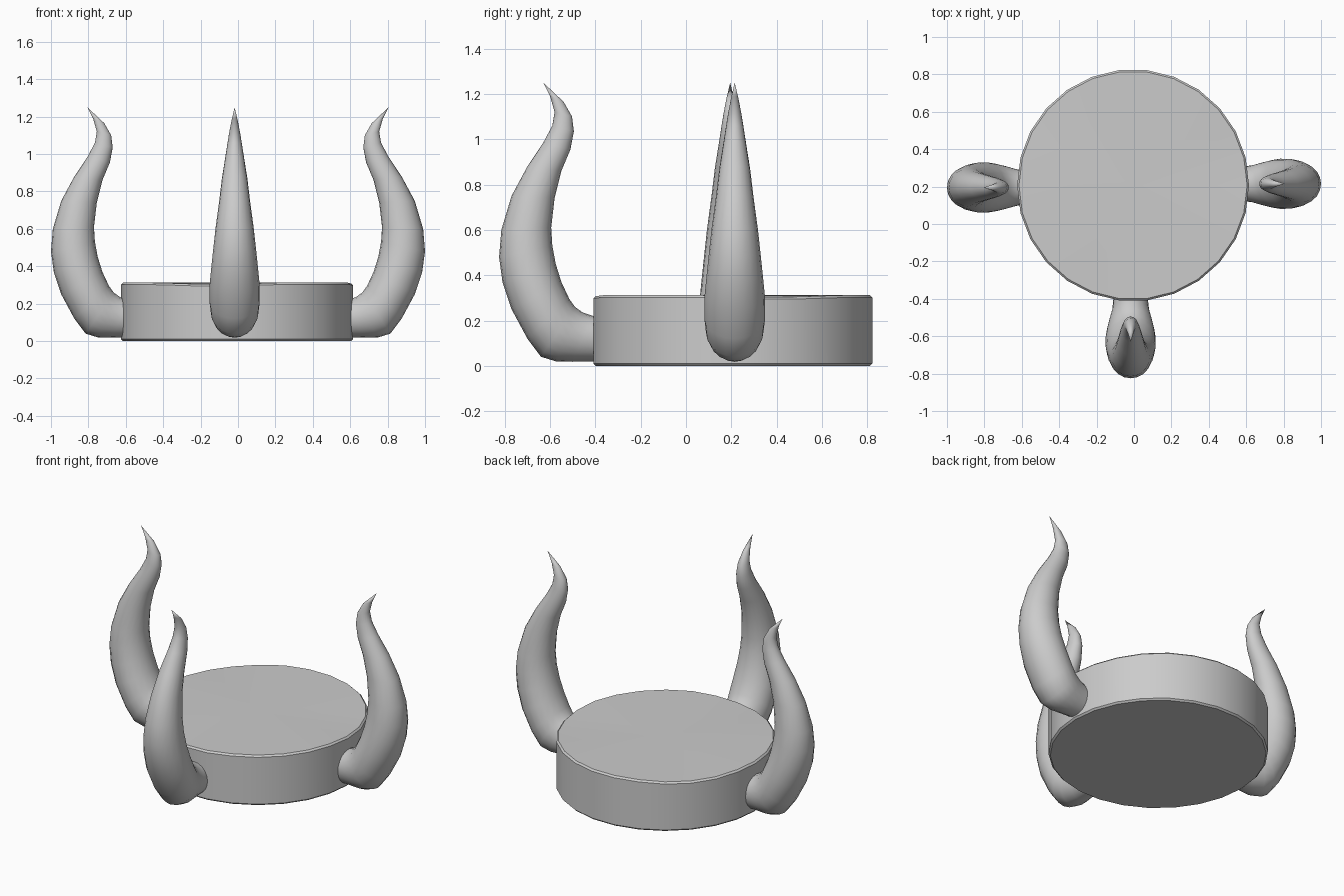
import bpy, bmesh, math
from mathutils import Vector

if "Cube" in bpy.data.objects:
    bpy.data.objects.remove(bpy.data.objects["Cube"])

def finish(bm, name, angle):
    bmesh.ops.recalc_face_normals(bm, faces=bm.faces)
    me = bpy.data.meshes.new(name)
    bm.to_mesh(me)
    bm.free()
    ob = bpy.data.objects.new(name, me)
    bpy.context.collection.objects.link(ob)
    bpy.ops.object.select_all(action='DESELECT')
    bpy.context.view_layer.objects.active = ob
    ob.select_set(True)
    bpy.ops.object.shade_smooth_by_angle(angle=math.radians(angle))
    return ob

# Round base disc: softened rim with a slightly uneven top edge
SIDES = 26
bm = bmesh.new()
rings = []
for r, z in [(0.61, 0.0), (0.62, 0.01), (0.62, 0.302), (0.61, 0.312)]:
    ring = []
    for i in range(SIDES):
        a = 2 * math.pi * i / SIDES
        dip = 0.008 * max(0, math.sin(3 * a + 0.6)) if z > 0.2 else 0
        ring.append(bm.verts.new((r * math.cos(a), r * math.sin(a), z - dip)))
    rings.append(ring)
for lo, hi in zip(rings, rings[1:]):
    for i in range(SIDES):
        j = (i + 1) % SIDES
        bm.faces.new((lo[i], lo[j], hi[j], hi[i]))
bm.faces.new(rings[0])
centre = bm.verts.new((0, 0, 0.312))
for i in range(SIDES):
    bm.faces.new((rings[-1][i], rings[-1][(i + 1) % SIDES], centre))
base = finish(bm, "base_disc", 30)
base.location = (-0.005, 0.207, 0)

# Horn sections: outer edge (u, z), inner edge (u, z), half width
SECTIONS = [
    (.36, .02, .36, .215, .088), (.50, .018, .41, .22, .098),
    (.575, .02, .455, .235, .115), (.64, .04, .49, .26, .127),
    (.70, .12, .515, .295, .134), (.77, .25, .55, .37, .133),
    (.81, .37, .575, .45, .123), (.825, .48, .59, .53, .113),
    (.815, .60, .595, .61, .102), (.77, .75, .58, .74, .083),
    (.70, .88, .55, .86, .068), (.63, .985, .51, .955, .052),
    (.59, 1.06, .495, 1.035, .040), (.58, 1.12, .503, 1.10, .030),
    (.60, 1.19, .54, 1.165, .017),
]
TIP = (.63, 0, 1.25)

def horn(name, location, turn):
    n = 20
    bm = bmesh.new()
    rings = []
    for ou, oz, iu, iz, w in SECTIONS:
        outer, inner = Vector((ou, 0, oz)), Vector((iu, 0, iz))
        mid, half = (outer + inner) / 2, (outer - inner) / 2
        rings.append([bm.verts.new(mid + half * math.cos(t) + Vector((0, w * math.sin(t), 0)))
                      for t in (2 * math.pi * k / n for k in range(n))])
    for a, b in zip(rings, rings[1:]):
        for i in range(n):
            j = (i + 1) % n
            bm.faces.new((a[i], a[j], b[j], b[i]))
    tip = bm.verts.new(TIP)
    for i in range(n):
        bm.faces.new((rings[-1][i], rings[-1][(i + 1) % n], tip))
    bm.faces.new(rings[0])
    ob = finish(bm, name, 50)
    ob.location = location
    ob.rotation_euler.z = math.radians(turn)

# Three horns curling up around the disc
horn("front_horn", (-0.018, 0, 0), -90)
horn("right_horn", (0.175, 0.215, 0), 0)
horn("left_horn", (-0.175, 0.195, 0), 180)
